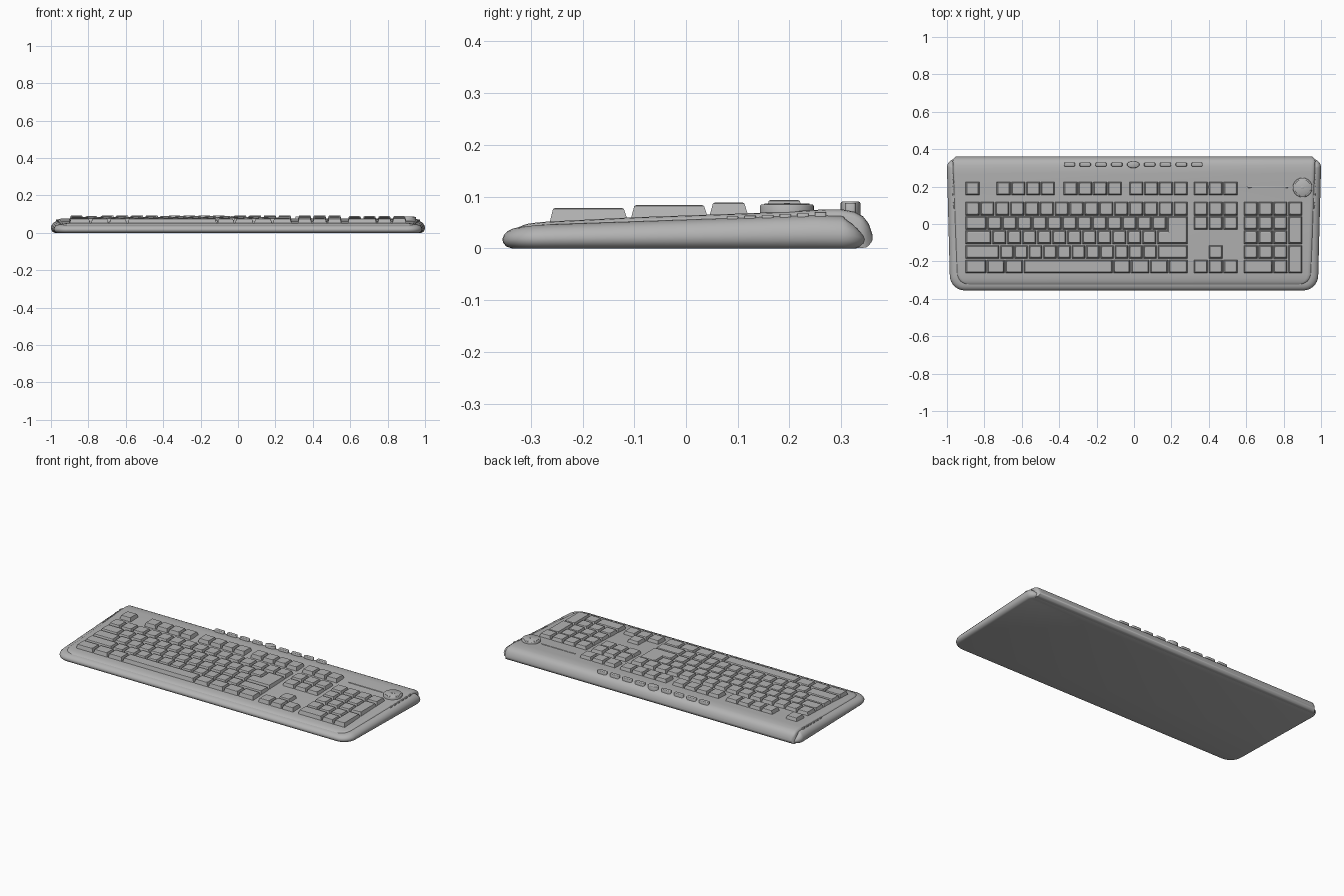
import bpy, bmesh, math
from mathutils import Vector

if "Cube" in bpy.data.objects:
    bpy.data.objects.remove(bpy.data.objects["Cube"])

grey = bpy.data.materials.new("warm_grey_plastic")
grey.diffuse_color = (0.45, 0.45, 0.45, 1)
grey.use_nodes = True
grey.node_tree.nodes["Principled BSDF"].inputs["Base Color"].default_value = grey.diffuse_color


def finish(name, bm, angle=30):
    bmesh.ops.recalc_face_normals(bm, faces=bm.faces)
    me = bpy.data.meshes.new(name)
    bm.to_mesh(me)
    bm.free()
    ob = bpy.data.objects.new(name, me)
    bpy.context.collection.objects.link(ob)
    me.materials.append(grey)
    bpy.context.view_layer.objects.active = ob
    ob.select_set(True)
    bpy.ops.object.shade_smooth_by_angle(angle=math.radians(angle))
    ob.select_set(False)
    return ob


def lerp_table(t, table):
    for (a, za), (b, zb) in zip(table, table[1:]):
        if t <= b:
            return za + (zb - za) * max(0, (t - a) / (b - a))
    return table[-1][1]


def inset(pts, d):
    """Offset a counter-clockwise polygon inwards."""
    out = []
    for i, p in enumerate(pts):
        a, b = (p - pts[i - 1]).normalized(), (pts[(i + 1) % len(pts)] - p).normalized()
        na, nb = Vector((-a.y, a.x)), Vector((-b.y, b.x))
        out.append(p + (na + nb) * d / (1 + na.dot(nb)))
    return out


def loft(bm, rings):
    vs = [[bm.verts.new(p) for p in r] for r in rings]
    n = len(vs[0])
    for a, b in zip(vs, vs[1:]):
        for i in range(n):
            bm.faces.new((a[i], a[(i + 1) % n], b[(i + 1) % n], b[i]))
    bm.faces.new(vs[0][::-1])
    bm.faces.new(vs[-1])


def arc(cx, cy, r, a0, a1, n=8):
    return [Vector((cx + r * math.cos(math.radians(a0 + (a1 - a0) * i / n)),
                    cy + r * math.sin(math.radians(a0 + (a1 - a0) * i / n)))) for i in range(n + 1)]


DECK = [(-0.325, 0.040), (-0.31, 0.047), (-0.28, 0.051), (-0.1, 0.060), (0.1, 0.067), (0.2, 0.071),
        (0.27, 0.0755), (0.30, 0.0755), (0.325, 0.071), (0.342, 0.062), (0.353, 0.048), (0.36, 0.028)]


def deck_z(y):
    return lerp_table(y, DECK)


# Base tray: rounded outline swept up a bulging edge
def rim_z(y):
    return lerp_table(y, [(-0.36, 0.041), (-0.3, 0.045), (0.27, 0.065), (0.31, 0.062), (0.335, 0.052), (0.35, 0.036)])


half = arc(0.905, -0.275, 0.08, -90, 0)
half += [Vector((0.985 + 0.015 * i / 12, -0.275 + 0.575 * i / 12)) for i in range(1, 12)]
half += arc(0.955, 0.302, 0.045, 0, 90)
outline = half + [Vector((-p.x, p.y)) for p in reversed(half)]
bm = bmesh.new()
rings = []
for d, f in [(0.018, 0), (0.008, 0.08), (0.002, 0.24), (0, 0.42), (0.003, 0.62),
             (0.010, 0.80), (0.020, 0.92), (0.032, 0.99), (0.042, 1.0)]:
    rings.append([(p.x, p.y, f * rim_z(o.y)) for p, o in zip(inset(outline, d), outline)])
loft(bm, rings)
finish("base_tray", bm, 40)

# Sloping top deck with rounded front corners and rolled back edge
bm = bmesh.new()
rings = []
ys = [-0.325, -0.322, -0.315, -0.305, -0.29, -0.27, -0.2, -0.1, 0.0, 0.1, 0.2, 0.27, 0.3,
      0.315, 0.325, 0.335, 0.342, 0.348, 0.353, 0.357, 0.36]
for y in ys:
    w = 0.947 + 0.023 * (y + 0.32) / 0.68
    if y < -0.265:
        w -= 0.06 - math.sqrt(max(0, 0.06 ** 2 - (-0.265 - y) ** 2))
    if y > 0.335:
        w -= 0.016 * ((y - 0.335) / 0.025) ** 2
    z = deck_z(y)
    low = 0.001 if y < 0.345 else 0.001 + 0.014 * ((y - 0.345) / 0.015) ** 2
    h = min(0.012, (z - low) * 0.5)
    side = [(w, low), (w, z - h), (w - 0.004, z - h * 0.45), (w - 0.011, z - h * 0.12), (w - 0.022, z)]
    rings.append([(x, y, zz) for x, zz in side] + [(-x, y, zz) for x, zz in reversed(side)])
loft(bm, rings)
finish("top_deck", bm, 35)

# Key rows: front edge, back edge, top height
ROWS = {"f": (0.153, 0.227, 0.0935), 1: (0.045, 0.120, 0.0885), 2: (-0.031, 0.042, 0.0835),
        3: (-0.107, -0.034, 0.0805), 4: (-0.186, -0.113, 0.0780), 5: (-0.264, -0.190, 0.0765)}
GAP = 0.002


def key_poly(bm, pts, top):
    pts = [Vector(p) for p in pts]
    rim, face = inset(pts, 0.007), inset(pts, 0.011)
    loft(bm, [[(p.x, p.y, deck_z(p.y) - 0.004) for p in pts],
              [(p.x, p.y, top - 0.002) for p in rim],
              [(p.x, p.y, top) for p in face]])


def key(bm, x0, x1, row, row_back=None):
    y0, top = ROWS[row][0], ROWS[row_back or row][2]
    y1 = ROWS[row_back or row][1]
    x0, x1 = x0 + GAP, x1 - GAP
    key_poly(bm, [(x0, y0), (x1, y0), (x1, y1), (x0, y1)], top)


def run(bm, x0, x1, n, row):
    s = (x1 - x0) / n
    for i in range(n):
        key(bm, x0 + i * s, x0 + (i + 1) * s, row)


L, R = -0.903, 0.289

# Function keys
bm = bmesh.new()
run(bm, L, -0.824, 1, "f")
for x in (-0.737, -0.379, -0.027):
    run(bm, x, x + 0.316, 4, "f")
finish("function_keys", bm, 20)

# Main typing keys
bm = bmesh.new()
run(bm, L, R, 15, 1)
key(bm, L, -0.786, 2)
run(bm, -0.786, 0.176, 12, 2)
key(bm, L, -0.760, 3)
run(bm, -0.760, 0.122, 11, 3)
key(bm, L, -0.718, 4)
run(bm, -0.718, 0.124, 11, 4)
key(bm, 0.124, R, 4)
edges = [L, -0.788, -0.690, -0.592, -0.112, -0.018, 0.084, 0.184, R]
for a, b in zip(edges, edges[1:]):
    key(bm, a, b, 5)
finish("typing_keys", bm, 20)

# L-shaped enter key
bm = bmesh.new()
key_poly(bm, [(0.124, -0.107), (R - GAP, -0.107), (R - GAP, 0.042), (0.178, 0.042),
              (0.178, -0.034), (0.124, -0.034)], 0.0825)
finish("enter_key", bm, 20)

# Navigation and arrow keys
bm = bmesh.new()
for row in ("f", 1, 2, 5):
    run(bm, 0.317, 0.556, 3, row)
key(bm, 0.397, 0.476, 4)
finish("navigation_keys", bm, 20)

# Number pad
bm = bmesh.new()
N0, N1 = 0.584, 0.902
P = (N1 - N0) / 4
run(bm, N0, N1, 4, 1)
for row in (2, 3, 4):
    run(bm, N0, N0 + 3 * P, 3, row)
key(bm, N0, N0 + 2 * P, 5)
key(bm, N0 + 2 * P, N0 + 3 * P, 5)
key(bm, N0 + 3 * P, N1, 3, 2)
key(bm, N0 + 3 * P, N1, 5, 4)
finish("number_pad_keys", bm, 20)


def button(bm, cx, cy, rx, ry, z0, z1, power=2, n=32, edge=0.003):
    """Upright rounded button; higher power gives squarer ends."""
    def ring(s, z):
        pts = []
        for i in range(n):
            c, q = math.cos(2 * math.pi * i / n), math.sin(2 * math.pi * i / n)
            pts.append((cx + (rx - s) * math.copysign(abs(c) ** (2 / power), c),
                        cy + (ry - s) * math.copysign(abs(q) ** (2 / power), q), z))
        return pts
    loft(bm, [ring(0, z0), ring(0, z1 - edge), ring(edge * 0.4, z1 - edge * 0.4), ring(edge, z1)])


# Volume knob with a raised cap
bm = bmesh.new()
button(bm, 0.901, 0.195, 0.052, 0.052, 0.062, 0.085, n=48)
button(bm, 0.901, 0.195, 0.044, 0.044, 0.080, 0.0865, n=48, edge=0.001)
button(bm, 0.901, 0.195, 0.012, 0.006, 0.084, 0.088, n=16, edge=0.001)
finish("volume_knob", bm, 50)

# Thin ridge beside the knob
bm = bmesh.new()
button(bm, 0.717, 0.197, 0.113, 0.004, 0.066, 0.0735, power=6, edge=0.001)
finish("indicator_ridge", bm, 40)

# Media buttons along the back
bm = bmesh.new()
for i in range(1, 5):
    for s in (-1, 1):
        button(bm, -0.004 + s * (0.088 + (i - 1) * 0.0845), 0.318, 0.030, 0.011, 0.066, 0.088, power=5)
button(bm, -0.004, 0.318, 0.033, 0.019, 0.062, 0.0905)
finish("media_buttons", bm, 50)

# Small vent ribs along both sides of the deck
bm = bmesh.new()
for s in (-1, 1):
    for i in range(6):
        y = 0.09 + i * 0.034
        button(bm, s * (0.949 + 0.023 * (y + 0.32) / 0.68), y, 0.004, 0.011, 0.05, deck_z(y) - 0.005,
               power=4, n=16, edge=0.001)
finish("side_vents", bm, 40)
